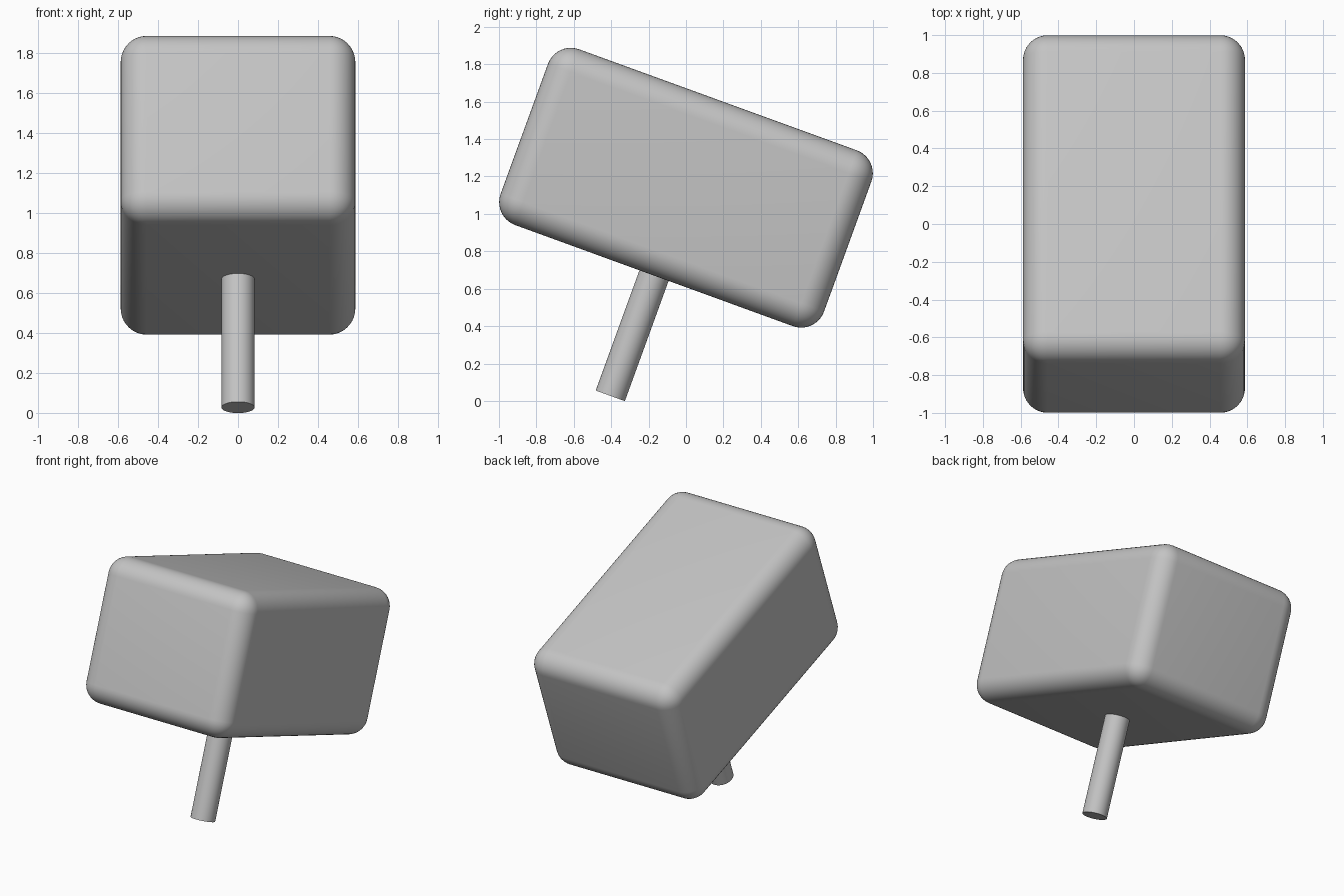
import bpy
import math
from mathutils import Matrix, Vector

cube = bpy.data.objects.get("Cube")
if cube:
    bpy.data.objects.remove(cube, do_unlink=True)

# Single grey finish
grey = bpy.data.materials.new("plain_grey")
grey.use_nodes = True
colour = (0.55, 0.55, 0.55, 1)
grey.diffuse_color = colour
grey.node_tree.nodes["Principled BSDF"].inputs["Base Color"].default_value = colour

# The whole mallet leans about x around the middle of the head
TILT = math.radians(-20)
CENTRE = Vector((0, 0, 1.14))
LEAN = Matrix.Translation(CENTRE) @ Matrix.Rotation(TILT, 4, 'X')


def finish(obj, name, offset):
    obj.name = name
    obj.data.materials.append(grey)
    obj.matrix_world = LEAN @ Matrix.Translation(offset)
    bpy.ops.object.shade_smooth_by_angle(angle=math.radians(40))


# Head: rounded block
bpy.ops.mesh.primitive_cube_add(size=1)
head = bpy.context.object
head.scale = (1.175, 1.84, 1.0)
bpy.ops.object.transform_apply(location=False, rotation=False, scale=True)
bevel = head.modifiers.new("rounded_edges", 'BEVEL')
bevel.width = 0.13
bevel.segments = 10
bpy.ops.object.modifier_apply(modifier=bevel.name)
finish(head, "mallet_head", Vector((0, 0, 0)))

# Handle: round shaft running from inside the head out through its underside
bottom, top = -1.184, -0.4
bpy.ops.mesh.primitive_cylinder_add(vertices=48, radius=0.083, depth=top - bottom)
finish(bpy.context.object, "handle", Vector((0, 0, (top + bottom) / 2)))
